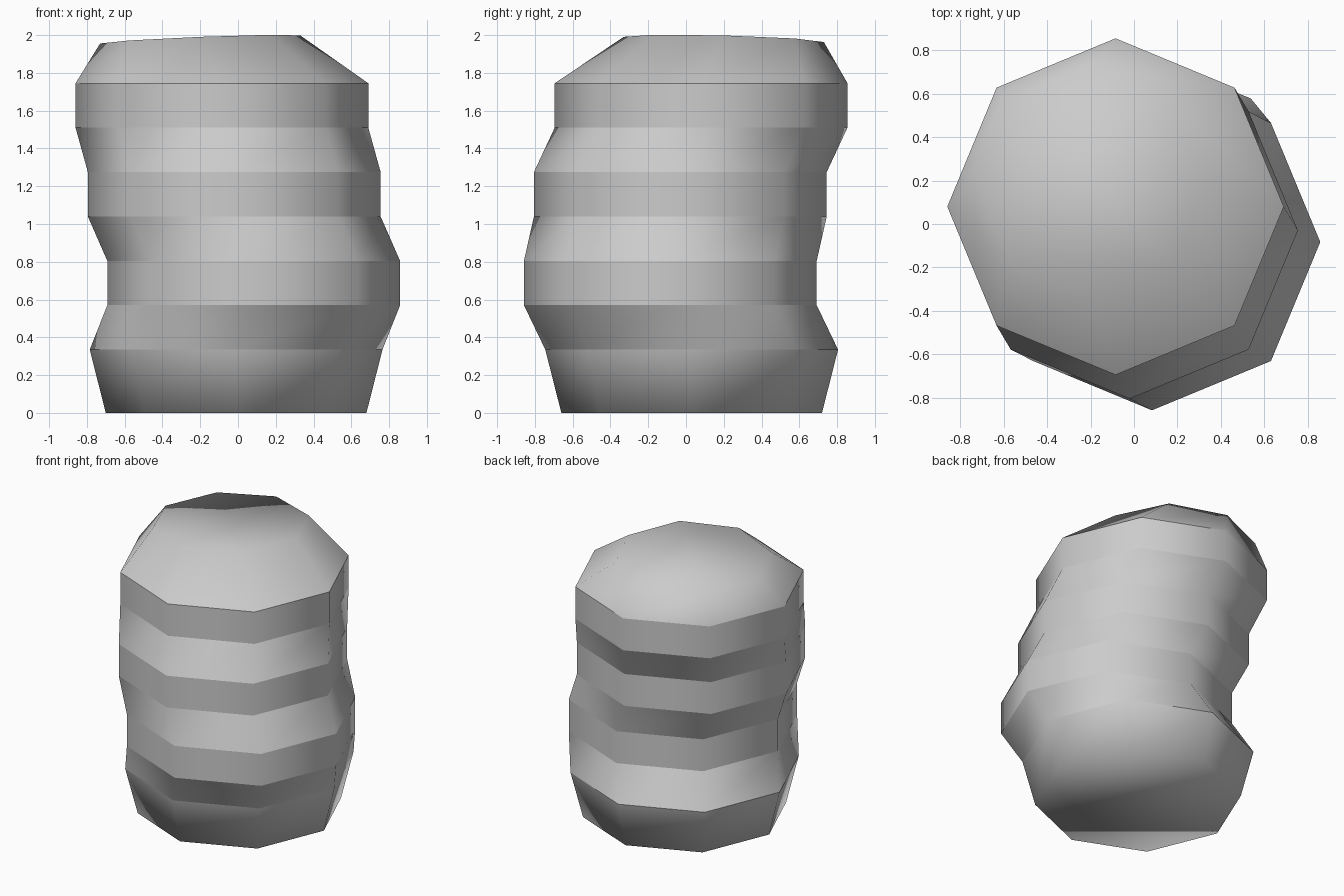
import bpy, bmesh, math

if "Cube" in bpy.data.objects:
    bpy.data.objects.remove(bpy.data.objects["Cube"])

SIDES = 8
R = 0.775
# (centre x, centre y, height, radius) of each octagonal ring
RINGS = [
    (-0.01, 0.03, 0.0, 0.69),
    (-0.01, 0.03, 0.335, R),
    (0.083, -0.083, 0.57, R),
    (0.083, -0.083, 0.805, R),
    (-0.02, -0.03, 1.04, R),
    (-0.02, -0.03, 1.275, R),
    (-0.085, 0.08, 1.51, R),
    (-0.085, 0.08, 1.745, R),
    (-0.20, 0.20, 1.977, 0.53),
]
TILT = (0.04, -0.026)   # slope of the top face


def add_ring(bm, cx, cy, z, r, tilt=(0, 0)):
    ring = []
    for i in range(SIDES):
        a = 2 * math.pi * i / SIDES
        dx, dy = r * math.cos(a), r * math.sin(a)
        ring.append(bm.verts.new((cx + dx, cy + dy, z + tilt[0] * dx + tilt[1] * dy)))
    return ring


bm = bmesh.new()
last = len(RINGS) - 1
rings = [add_ring(bm, *r, tilt=TILT if k == last else (0, 0)) for k, r in enumerate(RINGS)]

# Side bands between neighbouring rings
for low, high in zip(rings, rings[1:]):
    for i in range(SIDES):
        j = (i + 1) % SIDES
        bm.faces.new((low[i], low[j], high[j], high[i]))

# Bottom and tilted top
bm.faces.new(list(reversed(rings[0])))
bm.faces.new(rings[-1])

# Smooth around the column, crisp at each step
for f in bm.faces:
    f.smooth = True
for ring in rings[1:-1]:
    for i in range(SIDES):
        bm.edges.get((ring[i], ring[(i + 1) % SIDES])).smooth = False

mesh = bpy.data.meshes.new("stepped_column")
bm.to_mesh(mesh)
bm.free()
obj = bpy.data.objects.new("stepped_column", mesh)
bpy.context.collection.objects.link(obj)
